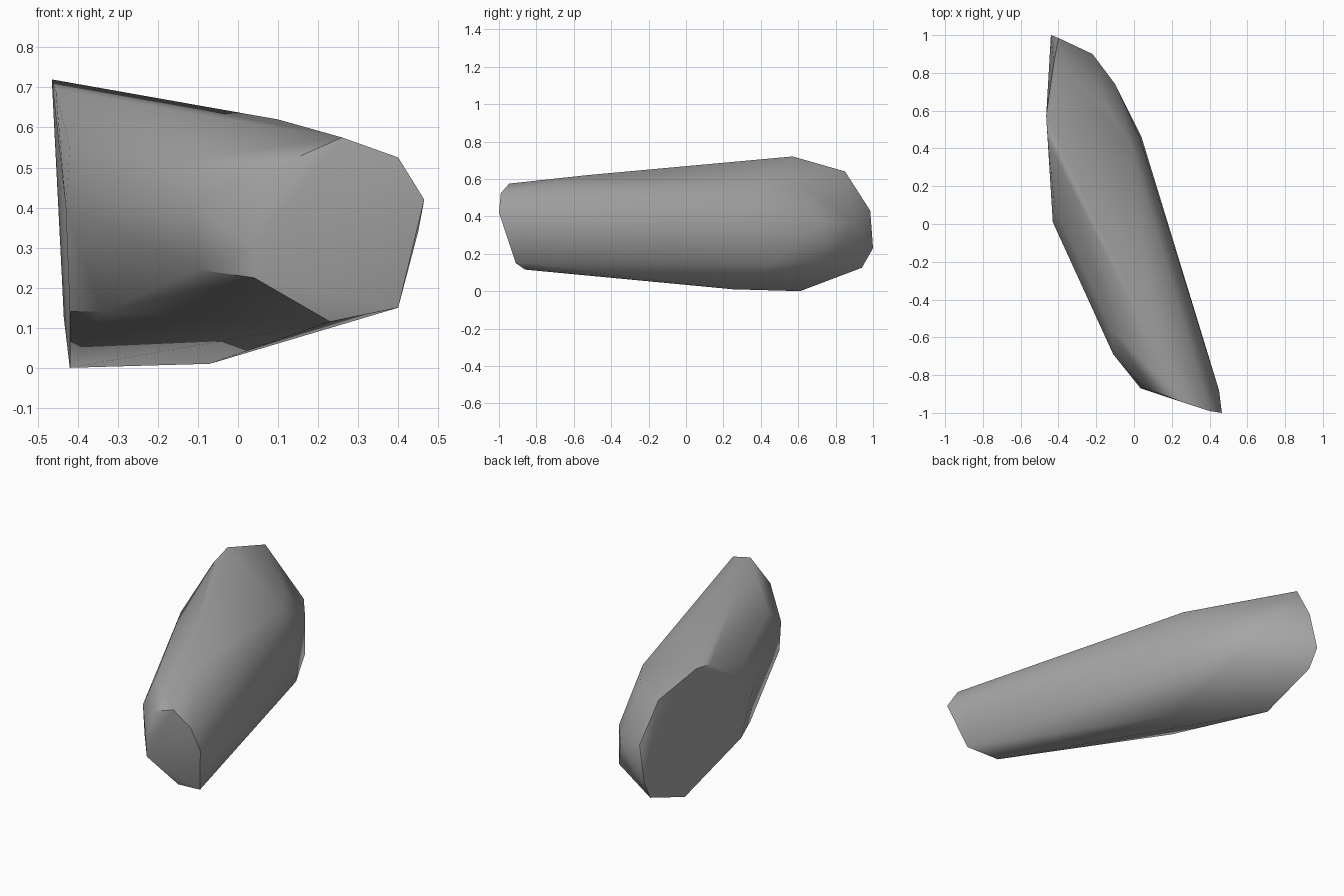
import bpy, bmesh, math

cube = bpy.data.objects.get("Cube")
if cube:
    bpy.data.objects.remove(cube, do_unlink=True)

# Single stone colour
stone = bpy.data.materials.new("warm_grey_stone")
stone.use_nodes = True
colour = (0.38, 0.38, 0.38, 1)
stone.diffuse_color = colour
stone.node_tree.nodes["Principled BSDF"].inputs["Base Color"].default_value = colour

# Corner points of the boulder, grouped by region
ridge = [(-.465, .57, .72), (.10, -.53, .62), (.26, -.945, .575), (-.425, .85, .64)]
nose = [(.40, -.99, .525), (.465, -1, .42), (.45, -.88, .34), (.40, -.91, .15),
        (.23, -.86, .115), (.04, -.87, .225), (.035, -.87, .30), (.09, -.88, .50)]
flank = [(-.11, -.69, .41), (-.10, -.69, .245), (-.12, -.56, .52), (-.34, -.09, .14),
         (-.42, .09, .55), (-.43, .01, .40), (-.42, .11, .14), (-.455, .43, .69)]
shoulder = [(-.01, .40, .555), (-.14, .61, .56), (.04, .46, .14), (.03, .46, .36),
            (-.10, .74, .37)]
tail = [(-.44, 1, .23), (-.40, .985, .43), (-.22, .90, .37), (-.10, .74, .15),
        (-.435, .94, .125)]
base = [(-.42, .61, 0), (-.07, .25, .01)]

# Shrink-wrap the corners into a faceted boulder
bm = bmesh.new()
for p in ridge + nose + flank + shoulder + tail + base:
    bm.verts.new(p)
hull = bmesh.ops.convex_hull(bm, input=bm.verts)
loose = [v for v in bm.verts if not v.link_faces]
bmesh.ops.delete(bm, geom=loose, context='VERTS')
bmesh.ops.dissolve_limit(bm, angle_limit=math.radians(2), verts=bm.verts, edges=bm.edges)
bmesh.ops.recalc_face_normals(bm, faces=bm.faces)

mesh = bpy.data.meshes.new("boulder")
bm.to_mesh(mesh)
bm.free()
mesh.materials.append(stone)
boulder = bpy.data.objects.new("boulder", mesh)
bpy.context.collection.objects.link(boulder)

# Soft facets with crisp main creases
bpy.context.view_layer.objects.active = boulder
boulder.select_set(True)
bpy.ops.object.shade_smooth_by_angle(angle=math.radians(42))
